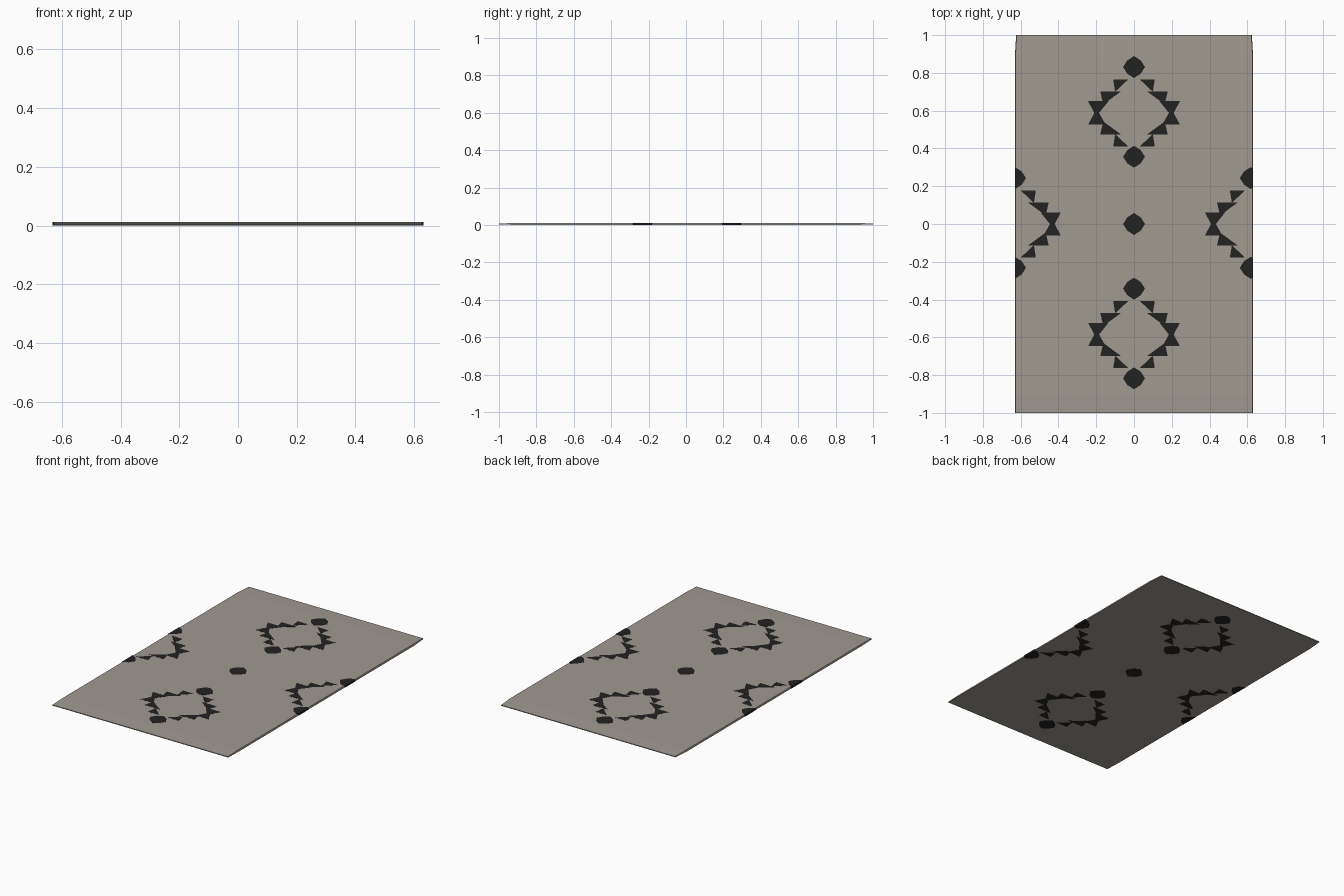
import bpy, bmesh, math

if "Cube" in bpy.data.objects:
    bpy.data.objects.remove(bpy.data.objects["Cube"], do_unlink=True)

HALF_WIDTH = 0.631
THICK = 0.012


def make_material(name, rgb):
    mat = bpy.data.materials.new(name)
    mat.use_nodes = True
    colour = (*rgb, 1)
    mat.diffuse_color = colour
    shader = mat.node_tree.nodes["Principled BSDF"]
    shader.inputs["Base Color"].default_value = colour
    shader.inputs["Roughness"].default_value = 0.9
    return mat


def make_object(name, bm, mat):
    bmesh.ops.recalc_face_normals(bm, faces=bm.faces)
    mesh = bpy.data.meshes.new(name)
    bm.to_mesh(mesh)
    bm.free()
    mesh.materials.append(mat)
    obj = bpy.data.objects.new(name, mesh)
    bpy.context.collection.objects.link(obj)
    return obj


wool = make_material("warm grey wool", (0.35, 0.32, 0.28))
black = make_material("charcoal wool", (0.016, 0.016, 0.016))


# Rug body: a thin slab lofted along its length, thinner at both ends
def rug_body():
    bm = bmesh.new()
    rings = []
    for y, low, high, half in ((-1, 0.003, 0.008, 0.629), (-0.9, 0.0005, 0.0115, 0.63),
                               (0.9, 0.0005, 0.0115, 0.63), (1, 0.003, 0.008, 0.624)):
        section = ((-half, low), (half, low), (half - 0.003, high), (-half + 0.003, high))
        rings.append([bm.verts.new((x, y, z)) for x, z in section])
    for a, b in zip(rings, rings[1:]):
        for i in range(4):
            j = (i + 1) % 4
            bm.faces.new((a[i], a[j], b[j], b[i]))
    bm.faces.new(rings[0])
    bm.faces.new(rings[-1])
    return make_object("rug_body", bm, wool)


# Motif outlines, relative to the centre of a medallion
TEETH = (((0.03, 0.178), (0.11, 0.178), (0.10, 0.112)),
         ((0.07, 0.113), (0.178, 0.113), (0.163, 0.045)))
CORNER = ((0.135, 0.062), (0.243, 0.062), (0.21, 0.0), (0.243, -0.062),
          (0.15, -0.062), (0.185, 0.0))


def dot(cy):
    return [(r * math.cos(i * math.pi / 4), cy + r * math.sin(i * math.pi / 4))
            for i, r in enumerate((0.058, 0.05) * 4)]


def medallion():
    shapes = [dot(0.243), dot(-0.232)]
    for sx in (-1, 1):
        shapes.append([(sx * x, y) for x, y in CORNER])
        for sy in (-1, 1):
            shapes += [[(sx * x, sy * y) for x, y in tooth] for tooth in TEETH]
    return shapes


# Woven motif: outlines trimmed to the rug sides, running through the thickness
def motif(name, cx, cy, shapes):
    bm = bmesh.new()
    for shape in shapes:
        bm.faces.new([bm.verts.new((cx + x, cy + y, 0)) for x, y in shape])
    for side in (-1, 1):
        bmesh.ops.bisect_plane(bm, geom=bm.verts[:] + bm.edges[:] + bm.faces[:],
                               plane_co=(side * HALF_WIDTH, 0, 0),
                               plane_no=(side, 0, 0), clear_outer=True)
    top = bmesh.ops.extrude_face_region(bm, geom=bm.faces[:], use_keep_orig=True)
    verts = [v for v in top["geom"] if isinstance(v, bmesh.types.BMVert)]
    bmesh.ops.translate(bm, verts=verts, vec=(0, 0, THICK))
    return make_object(name, bm, black)


rug_body()
motif("back_medallion", 0, 0.588, medallion())
motif("front_medallion", 0, -0.585, medallion())
motif("left_half_medallion", 0.618, 0, medallion())
motif("right_half_medallion", -0.63, 0, medallion())
motif("centre_dot", 0, 0, [dot(0)])
